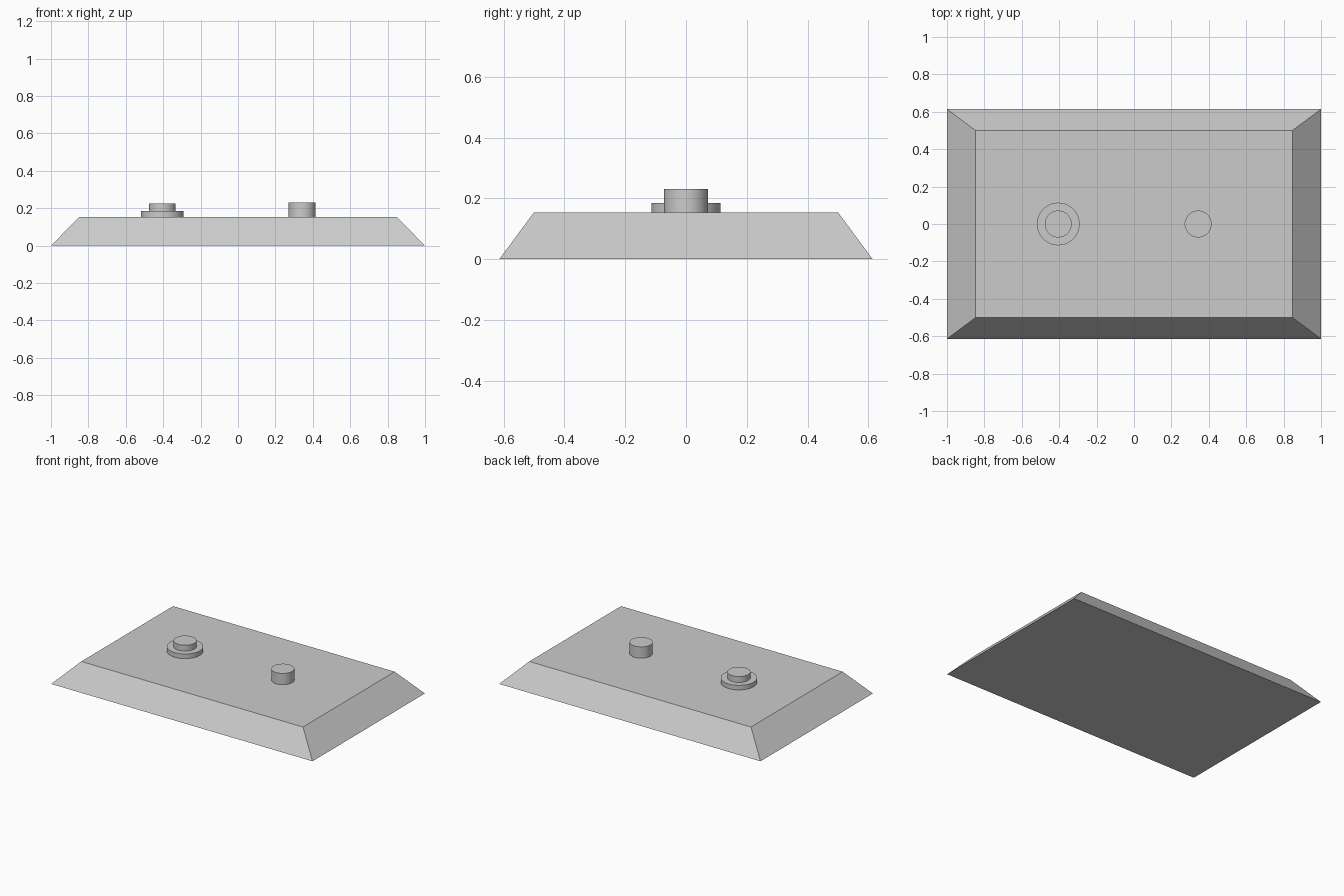
import bpy
import bmesh
import math

cube = bpy.data.objects.get("Cube")
if cube:
    bpy.data.objects.remove(cube, do_unlink=True)

grey = bpy.data.materials.new("light grey")
grey.use_nodes = True
colour = (0.6, 0.6, 0.6, 1)
grey.diffuse_color = colour
grey.node_tree.nodes["Principled BSDF"].inputs["Base Color"].default_value = colour

TOP = 0.153  # height of the plinth deck


def plinth(name, bottom, top, height):
    """Rectangular block with sloping sides, from half sizes."""
    bm = bmesh.new()
    bmesh.ops.create_cube(bm, size=2)
    for v in bm.verts:
        half = top if v.co.z > 0 else bottom
        v.co = (v.co.x * half[0], v.co.y * half[1], height if v.co.z > 0 else 0)
    mesh = bpy.data.meshes.new(name)
    bm.to_mesh(mesh)
    bm.free()
    mesh.materials.append(grey)
    obj = bpy.data.objects.new(name, mesh)
    bpy.context.collection.objects.link(obj)


def disc(name, x, radius, z0, z1):
    """Smooth upright cylinder between two heights."""
    bpy.ops.mesh.primitive_cylinder_add(
        vertices=64, radius=radius, depth=z1 - z0, location=(x, 0, (z0 + z1) / 2))
    obj = bpy.context.object
    obj.name = name
    obj.data.materials.append(grey)
    bpy.ops.object.shade_smooth_by_angle(angle=math.radians(30))


# Sloping base
plinth("sloped_base", (1, 0.614), (0.848, 0.501), TOP)

# Stepped knob on the right, plain peg on the left
disc("knob_flange", -0.405, 0.114, TOP, 0.185)
disc("knob_cap", -0.405, 0.072, 0.185, 0.226)
disc("round_peg", 0.343, 0.072, TOP, 0.231)
